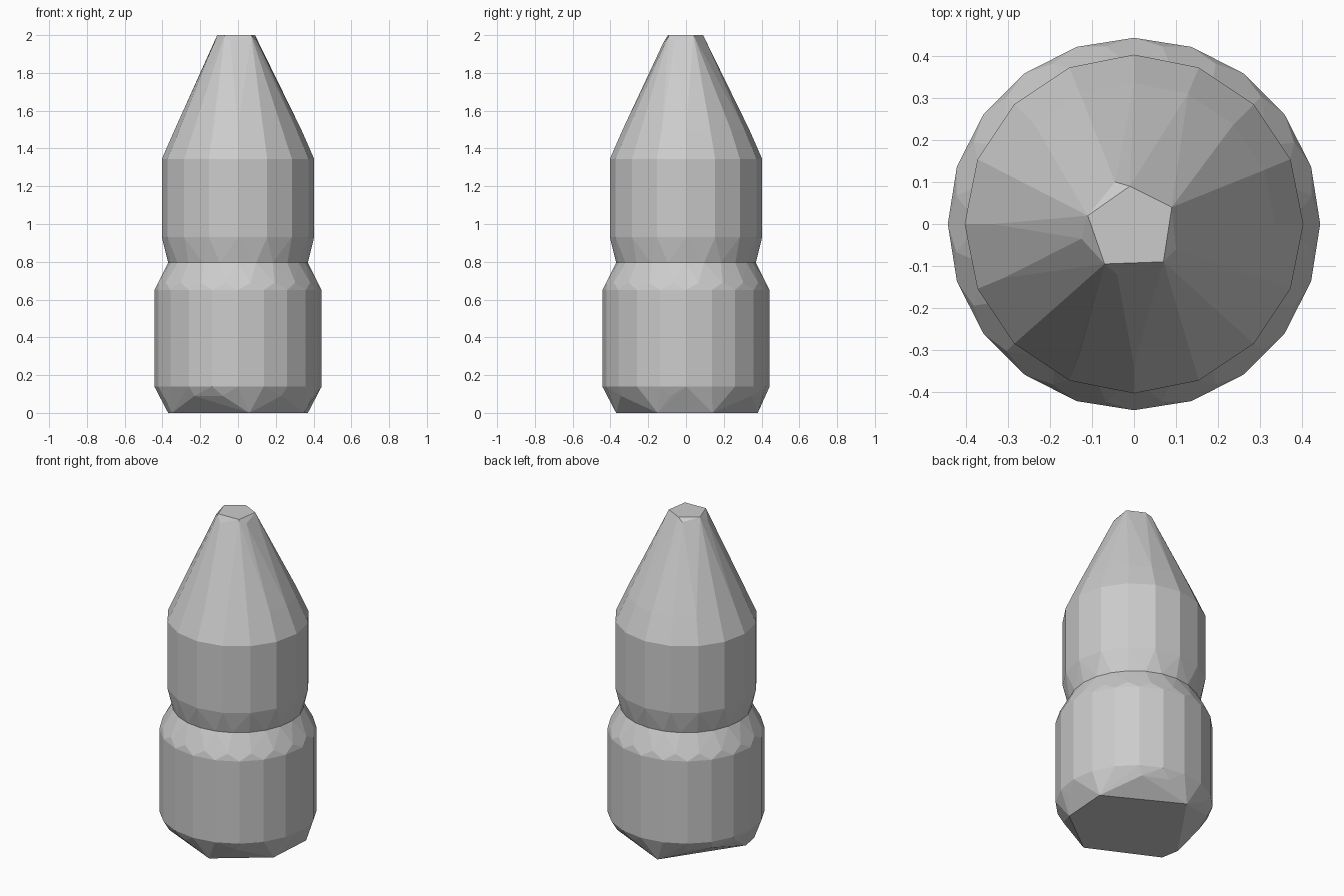
import bpy, bmesh
from math import sin, cos, tau

if "Cube" in bpy.data.objects:
    bpy.data.objects.remove(bpy.data.objects["Cube"])


def ring(radius, z, sides, turn=0.0):
    """Points of one regular cross-section; turn is in steps."""
    return [(radius * cos(tau * (i + turn) / sides),
             radius * sin(tau * (i + turn) / sides), z) for i in range(sides)]


def faceted_shell(name, points, joint_z):
    """Flat-faced convex skin over the rings, left open at the hidden joint."""
    bm = bmesh.new()
    for p in points:
        bm.verts.new(p)
    res = bmesh.ops.convex_hull(bm, input=bm.verts[:])
    loose = [v for v in bm.verts if not v.link_faces]
    bmesh.ops.delete(bm, geom=loose, context='VERTS')
    cap = [f for f in bm.faces
           if all(abs(v.co.z - joint_z) < 1e-4 for v in f.verts)]
    bmesh.ops.delete(bm, geom=cap, context='FACES')
    bmesh.ops.dissolve_limit(bm, angle_limit=0.02, verts=bm.verts[:], edges=bm.edges[:])
    bmesh.ops.recalc_face_normals(bm, faces=bm.faces[:])
    mesh = bpy.data.meshes.new(name)
    bm.to_mesh(mesh)
    bm.free()
    obj = bpy.data.objects.new(name, mesh)
    bpy.context.collection.objects.link(obj)
    return obj


NECK_Z = 0.795
neck = ring(0.37, NECK_Z, 24)

# Lower barrel: rounded shoulder, straight wall, irregular flat foot
foot = [(0.06, -0.37, 0), (0.35, -0.15, 0), (0.37, 0.14, 0), (-0.07, 0.38, 0),
        (-0.37, -0.06, 0), (-0.35, -0.17, 0)]
faceted_shell("lower_body",
              foot + ring(0.415, 0.09, 16, 0.5) + ring(0.443, 0.14, 20)
              + ring(0.443, 0.65, 20) + ring(0.428, 0.69, 20, 0.5) + neck, NECK_Z)

# Upper body: flared collar, straight wall, cone with a five-sided blunt tip
tip = [(-0.11, 0.02, 2), (-0.01, 0.09, 2), (0.09, 0.04, 2),
       (0.07, -0.09, 2), (-0.07, -0.095, 2)]
bevel = [(-0.125, -0.035, 1.96), (-0.04, -0.12, 1.96), (0.1, -0.06, 1.97),
         (-0.045, 0.1, 1.98)]
faceted_shell("upper_body",
              neck + ring(0.403, 0.93, 16) + ring(0.403, 1.345, 16)
              + ring(0.335, 1.5, 16) + bevel + tip, NECK_Z)
